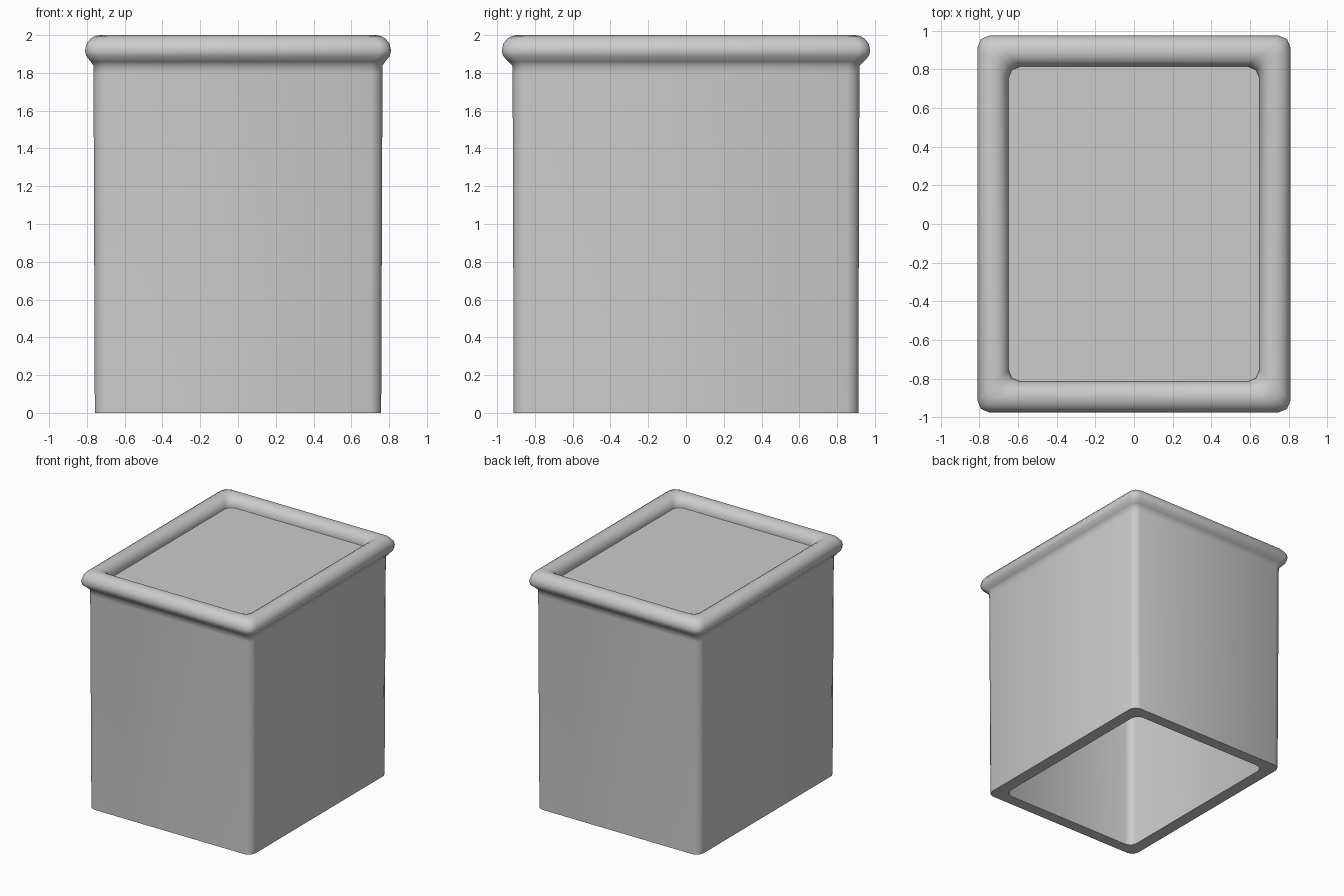
import bpy, math

if "Cube" in bpy.data.objects:
    bpy.data.objects.remove(bpy.data.objects["Cube"])

SEG = 2      # facets per rounded corner
RADIUS = 0.06


def rounded_rect(hx, hy, z):
    """Counter-clockwise ring of points for a rounded rectangle."""
    ring = []
    for i, (sx, sy) in enumerate([(1, 1), (-1, 1), (-1, -1), (1, -1)]):
        for k in range(SEG + 1):
            a = math.pi / 2 * (i + k / SEG)
            ring.append((sx * (hx - RADIUS) + RADIUS * math.cos(a),
                         sy * (hy - RADIUS) + RADIUS * math.sin(a), z))
    return ring


def add_object(name, verts, faces):
    mesh = bpy.data.meshes.new(name)
    mesh.from_pydata(verts, [], faces)
    obj = bpy.data.objects.new(name, mesh)
    bpy.context.collection.objects.link(obj)
    bpy.ops.object.select_all(action='DESELECT')
    obj.select_set(True)
    bpy.context.view_layer.objects.active = obj
    bpy.ops.object.shade_smooth_by_angle(angle=math.radians(50))
    return obj


# Planter shell: closed profile (half x, half y, z) from the outer foot,
# up the wall, around the rolled rim and down the inside
profile = [(0.758, 0.912, 0.0), (0.765, 0.918, 1.80), (0.766, 0.92, 1.84),
           (0.78, 0.94, 1.86)]
for deg in (-22, 0, 25, 50, 70, 90, 110, 130, 155, 180):
    c, s = 0.08 * math.cos(math.radians(deg)), 0.08 * math.sin(math.radians(deg))
    profile.append((0.73 + c, 0.895 + c, 1.92 + s))
profile += [(0.655, 0.815, 1.88), (0.655, 0.815, 0.0)]

verts = [v for p in profile for v in rounded_rect(*p)]
n, m = 4 * (SEG + 1), len(profile)
faces = []
for j in range(m):
    a, b = j * n, (j + 1) % m * n
    for i in range(n):
        k = (i + 1) % n
        faces.append((a + i, a + k, b + k, b + i))
add_object("planter_shell", verts, faces)

# Flat fill panel set just inside the rim
add_object("top_panel", rounded_rect(0.655, 0.82, 1.91), [tuple(range(n))])
